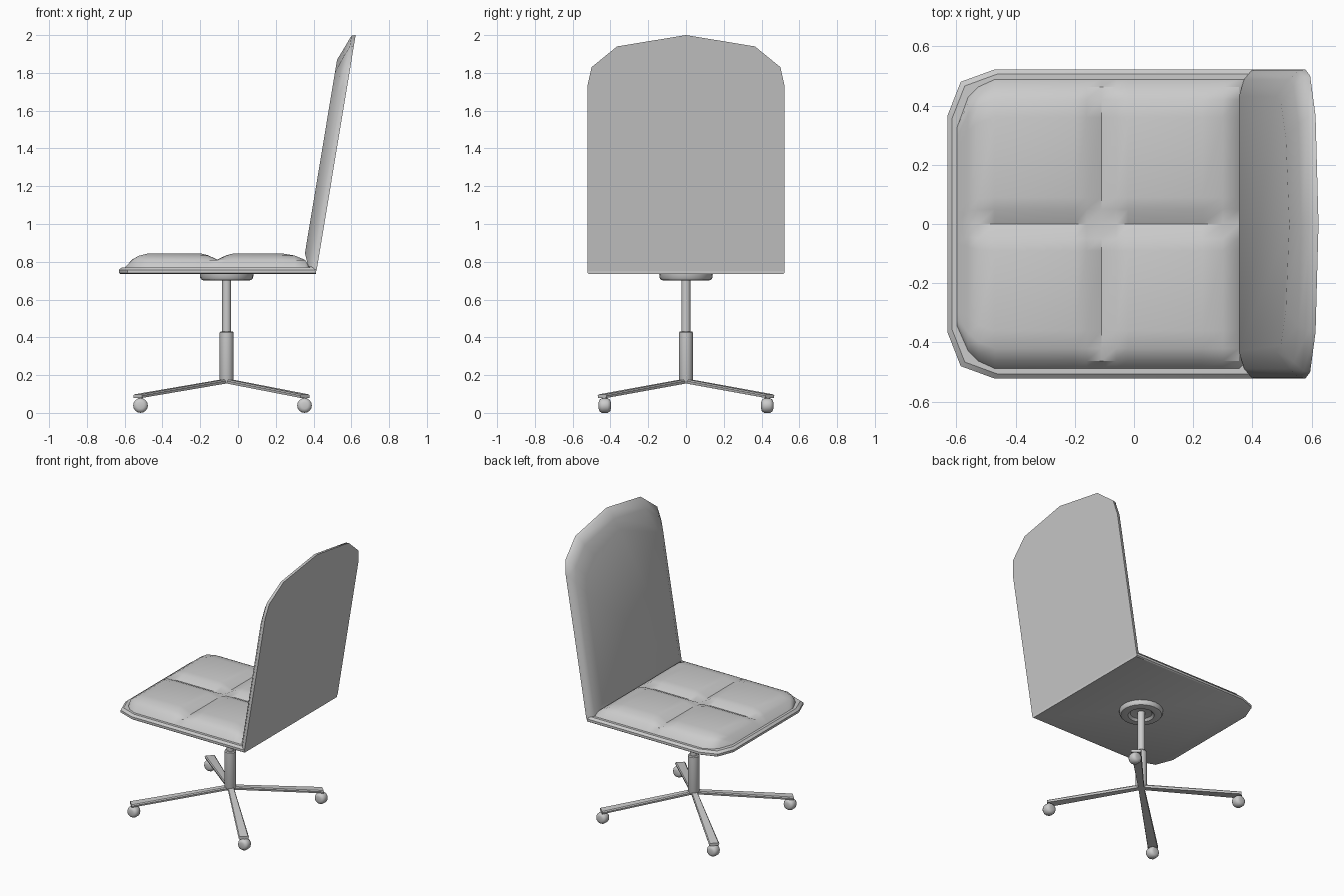
import bpy, bmesh, math
from mathutils import Vector

if "Cube" in bpy.data.objects:
    bpy.data.objects.remove(bpy.data.objects["Cube"])

SLOPE = 0.166   # recline of the backrest (dx per dz)
CX = -0.06      # column axis


def finish(name, bm, angle=35):
    bmesh.ops.recalc_face_normals(bm, faces=bm.faces)
    me = bpy.data.meshes.new(name)
    bm.to_mesh(me)
    bm.free()
    ob = bpy.data.objects.new(name, me)
    bpy.context.collection.objects.link(ob)
    bpy.ops.object.select_all(action='DESELECT')
    ob.select_set(True)
    bpy.context.view_layer.objects.active = ob
    bpy.ops.object.shade_smooth_by_angle(angle=math.radians(angle))
    return ob


def loft(name, rings, angle=35):
    """Skin equal-length closed rings and cap both ends."""
    bm = bmesh.new()
    rows = [[bm.verts.new(p) for p in r] for r in rings]
    n = len(rows[0])
    for a, b in zip(rows, rows[1:]):
        for i in range(n):
            j = (i + 1) % n
            bm.faces.new((a[i], a[j], b[j], b[i]))
    bm.faces.new(rows[0])
    bm.faces.new(rows[-1])
    return finish(name, bm, angle)


def lathe(name, profile, n=20):
    return loft(name, [[(CX + r * math.cos(2 * math.pi * i / n),
                         r * math.sin(2 * math.pi * i / n), z) for i in range(n)]
                       for r, z in profile])


def mirrored(half):
    """Outline given for positive y, closed on negative y."""
    return half + [(a, -y) for a, y in reversed(half) if y]


# Seat plate: chamfered front corners, straight rear edge
def seat_ring(inset, z):
    half = [(0.413, 0.522), (-0.47, 0.522), (-0.585, 0.48), (-0.63, 0.365)]
    k = 1 - inset / 0.52
    return [(-0.11 + (x + 0.11) * k if x < 0 else x, y * k, z) for x, y in mirrored(half)]


loft("seat_plate", [seat_ring(0.008, 0.735), seat_ring(0, 0.741),
                    seat_ring(0, 0.757), seat_ring(0.015, 0.771)])

# Seat cushion: four soft pads divided by a cross of valleys
xs = [(-0.60, .768, .34), (-0.56, .812, .43), (-0.525, .832, .465), (-0.47, .845, .49),
      (-0.2, .845, .49), (-0.16, .835, .49), (-0.11, .812, .49), (-0.06, .835, .49),
      (-0.02, .845, .49), (0.23, .845, .49), (0.30, .833, .49), (0.355, .81, .49),
      (0.382, .768, .49)]
half_y = [(0, .812), (.05, .835), (.09, .845), (.36, .845), (.42, .833), (.462, .81), (.49, .768)]
ys = [(-y, z) for y, z in reversed(half_y[1:])] + half_y
bm = bmesh.new()
grid = [[bm.verts.new((x, y * w / 0.49, min(zx, zy))) for y, zy in ys] for x, zx, w in xs]
for a, b in zip(grid, grid[1:]):
    for j in range(len(ys) - 1):
        bm.faces.new((a[j], b[j], b[j + 1], a[j + 1]))
finish("seat_cushion", bm, 40)


# Backrest: thin rear shell whose padded front steps inward
def back_ring(half, depth):
    return [(0.413 + SLOPE * (z - 0.735) - depth, y, z) for z, y in mirrored(half)]


outer = [(0.75, .522), (1.73, .522), (1.83, .50), (1.94, .365), (2.0, 0)]
rim = [(0.77, .518), (1.73, .518), (1.83, .496), (1.937, .362), (1.997, 0)]
mid = [(0.775, .488), (1.68, .488), (1.78, .465), (1.88, .34), (1.935, 0)]
pad = [(0.845, .43), (1.60, .43), (1.70, .41), (1.80, .29), (1.87, 0)]
loft("backrest", [back_ring(outer, 0), back_ring(rim, 0.022),
                  back_ring(mid, 0.048), back_ring(pad, 0.077)], 60)

# Under-seat mount and gas column
lathe("mount_disc", [(.142, .737), (.14, .715), (.132, .704), (.115, .70), (.085, .70),
                     (.07, .715), (.03, .72)], 24)
lathe("upper_column", [(.024, .40), (.024, .722)])
lathe("lower_column", [(.03, .155), (.037, .175), (.037, .425), (.032, .432)])

# Four tapered legs with rounded casters
for name_x, sx in (("left", -1), ("right", 1)):
    for name_y, sy in (("front", -1), ("rear", 1)):
        tag = f"{name_y}_{name_x}"
        start = Vector((CX, 0, 0.18))
        end = Vector((-0.088 + sx * 0.443, sy * 0.443, 0.098))
        d = (end - start).normalized()
        side = Vector((-d.y, d.x, 0)).normalized()
        rings = []
        for p, w, t in ((start, .02, .022), (end, .034, .019)):
            low = Vector((0, 0, -t))
            rings.append([p - side * w * .8, p + side * w * .8, p + side * w + low * .35,
                          p + side * w * .9 + low, p - side * w * .9 + low,
                          p - side * w + low * .35])
        loft("leg_" + tag, rings)

        wx, wy = -0.082 + sx * 0.434, sy * 0.43
        wheel = [(-.032, .018), (-.028, .031), (-.015, .039), (.015, .039), (.028, .031), (.032, .018)]
        loft("caster_" + tag, [[(wx + r * math.cos(math.pi * i / 8), wy + o,
                                 0.039 + r * math.sin(math.pi * i / 8)) for i in range(16)]
                               for o, r in wheel], 50)
        loft("caster_pin_" + tag, [[(wx + .01 * math.cos(math.pi * i / 4),
                                     wy + .01 * math.sin(math.pi * i / 4), z) for i in range(8)]
                                   for z in (.06, .09)])
